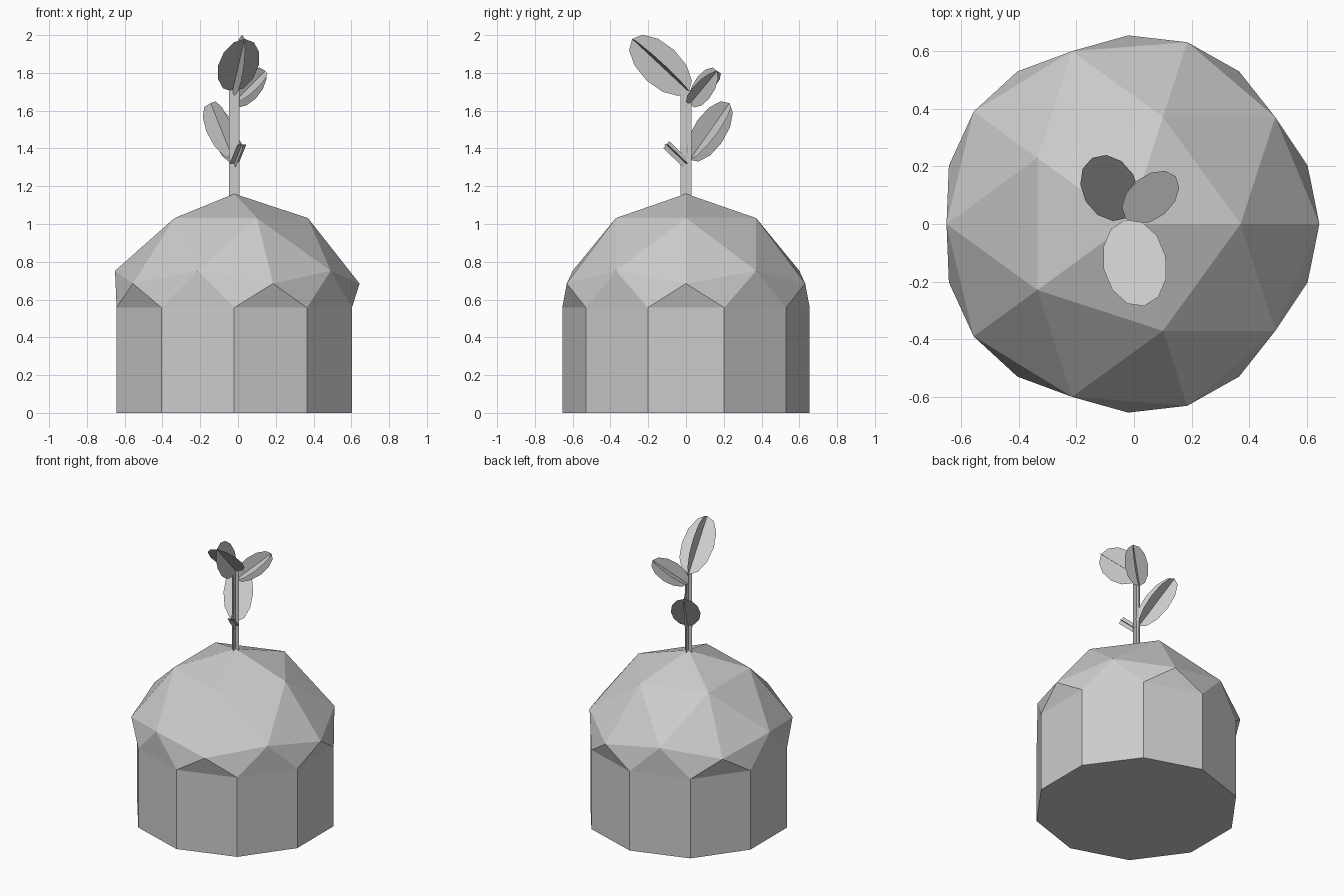
import bpy, bmesh, math
from mathutils import Vector

if "Cube" in bpy.data.objects:
    bpy.data.objects.remove(bpy.data.objects["Cube"])

GREY = (0.6, 0.6, 0.6, 1)
mat = bpy.data.materials.new("plain grey")
mat.use_nodes = True
mat.diffuse_color = GREY
mat.node_tree.nodes["Principled BSDF"].inputs["Base Color"].default_value = GREY

CENTRE_X = -0.02


def finish(bm, name):
    me = bpy.data.meshes.new(name)
    bm.to_mesh(me)
    bm.free()
    me.materials.append(mat)
    ob = bpy.data.objects.new(name, me)
    bpy.context.collection.objects.link(ob)
    return ob


def crossed_blades(name, start, end, width, outline):
    """Two flat blades crossing at right angles along the line start-end."""
    start, end = Vector(start), Vector(end)
    axis = end - start
    side = axis.cross(Vector((0, 0, 1)))
    if side.length < 0.001:
        side = Vector((1, 0, 0))
    side.normalize()
    up = side.cross(axis).normalized()
    bm = bmesh.new()
    for across in (side, up):
        bm.faces.new([bm.verts.new(start + axis * (0.5 + u / 2) + across * v * width / 2)
                      for u, v in outline])
    return finish(bm, name)


# Outlines in the range -1..1: along the blade, across the blade
strip = [(-1, -1), (1, -1), (1, 1), (-1, 1)]
oval = [(math.cos(i * math.tau / 12), math.sin(i * math.tau / 12)) for i in range(12)]

# Domed body: upper half of a faceted ball whose rim drops into a ten-sided base
bm = bmesh.new()
bmesh.ops.create_icosphere(bm, subdivisions=2, radius=1)
bmesh.ops.delete(bm, geom=[v for v in bm.verts if v.co.z < -0.05], context='VERTS')
rim = [e for e in bm.edges if e.is_boundary]
for v in bm.verts:
    if abs(v.co.z) < 0.05:
        v.co = Vector((v.co.x, v.co.y, 0)).normalized() * 0.655
        v.co.z = 0.557
    else:
        v.co = Vector((v.co.x * 0.742, v.co.y * 0.742, 0.30 + v.co.z * 0.86))
    v.co.x += CENTRE_X
ext = bmesh.ops.extrude_edge_only(bm, edges=rim)["geom"]
for v in ext:
    if isinstance(v, bmesh.types.BMVert):
        v.co.z = 0
bmesh.ops.contextual_create(bm, geom=[e for e in ext if isinstance(e, bmesh.types.BMEdge)
                                      and all(v.co.z < 0.01 for v in e.verts)])
bmesh.ops.recalc_face_normals(bm, faces=bm.faces)
finish(bm, "domed_body")

# Sprout
crossed_blades("stem", (CENTRE_X, 0, 1.14), (CENTRE_X, 0, 1.71), 0.056, strip)
crossed_blades("twig", (CENTRE_X, 0, 1.32), (0.02, -0.105, 1.42), 0.05, strip)
crossed_blades("top_leaf", (-0.03, 0.015, 1.70), (0.035, -0.285, 1.98), 0.22, oval)
crossed_blades("left_leaf", (-0.03, 0.02, 1.635), (0.145, 0.165, 1.81), 0.15, oval)
crossed_blades("back_leaf", (-0.025, 0.02, 1.34), (-0.145, 0.23, 1.64), 0.19, oval)
